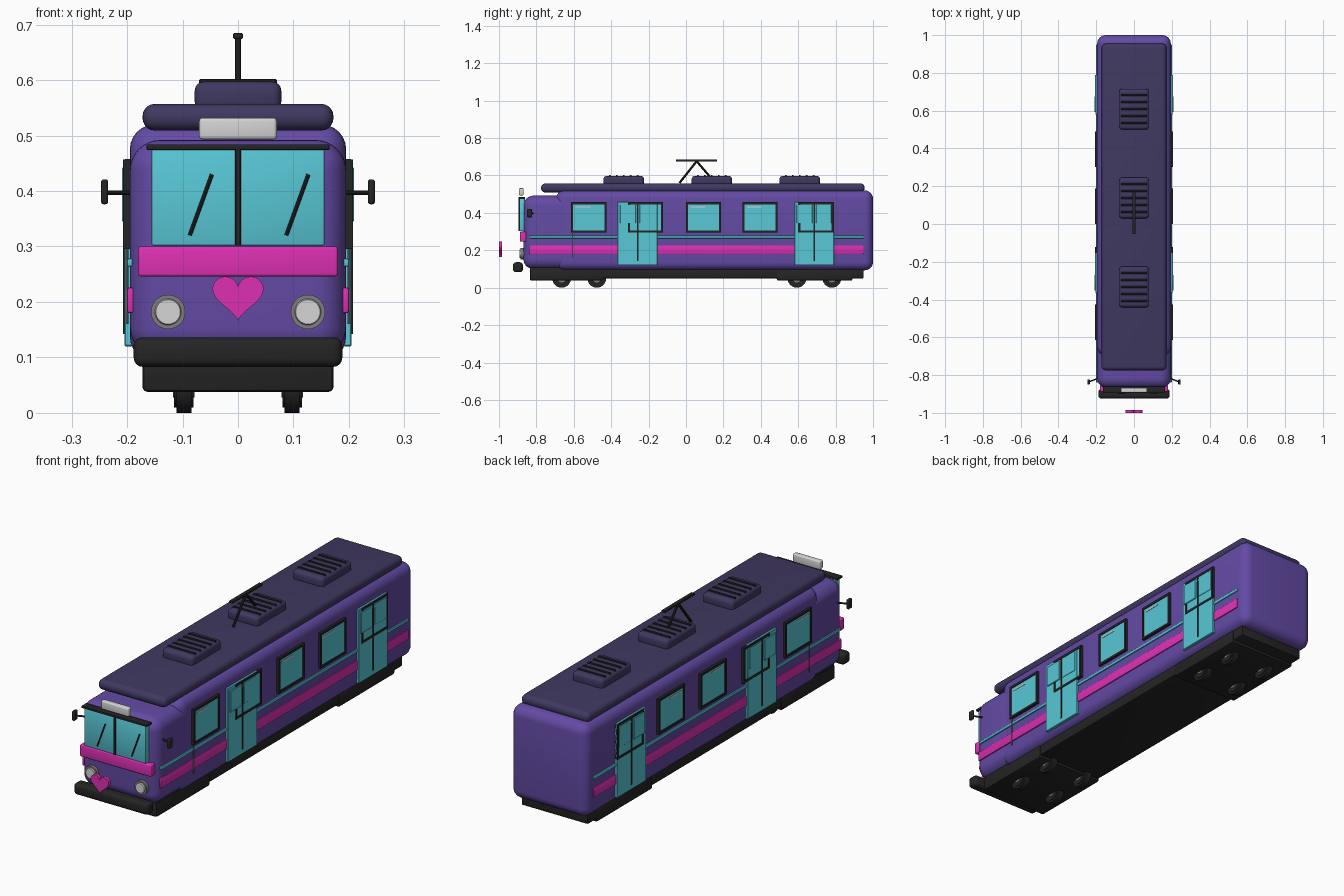
import bpy, bmesh, math
from mathutils import Vector, Matrix

if "Cube" in bpy.data.objects:
    bpy.data.objects.remove(bpy.data.objects["Cube"])


def mat(name, r, g, b):
    m = bpy.data.materials.new(name)
    m.diffuse_color = (r, g, b, 1)
    m.use_nodes = True
    m.node_tree.nodes["Principled BSDF"].inputs["Base Color"].default_value = m.diffuse_color
    return m


PURPLE = mat("purple_paint", 0.127, 0.069, 0.376)
ROOF = mat("dark_purple_roof", 0.051, 0.040, 0.118)
PINK = mat("pink_trim", 0.73, 0.030, 0.456)
TEAL = mat("teal_glass", 0.098, 0.578, 0.679)
BLACK = mat("black_rubber", 0.018, 0.018, 0.018)
LIGHT = mat("light_grey", 0.66, 0.66, 0.66)
GREY = mat("mid_grey", 0.21, 0.21, 0.21)


def finish(bm, name, m):
    bmesh.ops.recalc_face_normals(bm, faces=bm.faces)
    me = bpy.data.meshes.new(name)
    bm.to_mesh(me)
    bm.free()
    ob = bpy.data.objects.new(name, me)
    bpy.context.collection.objects.link(ob)
    me.materials.append(m)
    bpy.ops.object.select_all(action='DESELECT')
    ob.select_set(True)
    bpy.context.view_layer.objects.active = ob
    bpy.ops.object.shade_smooth_by_angle(angle=math.radians(35))
    return ob


def box(name, m, x, y, z, bevel=0.0, seg=4):
    """Box from (min, max) ranges with rounded edges."""
    bm = bmesh.new()
    bmesh.ops.create_cube(bm, size=1)
    for v in bm.verts:
        v.co = Vector([(r[0] + r[1]) / 2 + c * abs(r[1] - r[0]) for c, r in zip(v.co, (x, y, z))])
    if bevel:
        bmesh.ops.bevel(bm, geom=bm.edges[:], offset=bevel, segments=seg, profile=0.5, affect='EDGES')
    return finish(bm, name, m)


def rod(name, m, a, b, r, seg=10, r2=None):
    """Cylinder running from point a to point b."""
    a, b = Vector(a), Vector(b)
    d = b - a
    mx = Matrix.Translation((a + b) / 2) @ d.to_track_quat('Z', 'Y').to_matrix().to_4x4()
    bm = bmesh.new()
    bmesh.ops.create_cone(bm, cap_ends=True, segments=seg, radius1=r,
                          radius2=r if r2 is None else r2, depth=d.length, matrix=mx)
    return finish(bm, name, m)


def side(s, a, b):
    return tuple(sorted((s * a, s * b)))


# Body shell, cab and roof
box("main_body", PURPLE, (-.195, .195), (-.695, 1), (.093, .52), .045, 6)
box("cab", PURPLE, (-.195, .195), (-.87, -.6), (.1, .492), .055, 8)
box("roof", ROOF, (-.172, .172), (-.775, .955), (.509, .557), .022, 5)

# Roof units with vent slats
for i, y in enumerate((-.333, .138, .608)):
    box(f"roof_unit_{i}", ROOF, (-.078, .078), (y - .108, y + .108), (.545, .597), .016)
    for k in range(5):
        c = y + (k - 2) * .037
        box(f"roof_slat_{i}_{k}", BLACK, (-.07, .07), (c - .005, c + .005), (.592, .602), .002, 1)

# Pantograph
box("pantograph_bar", BLACK, (-.009, .009), (-.053, .167), (.674, .685), .003, 2)
rod("pantograph_rear_arm", BLACK, (0, -.035, .56), (0, .057, .676), .006)
rod("pantograph_front_arm", BLACK, (0, .135, .585), (0, .057, .676), .006)

# Windscreen, wipers and sign
box("windscreen", TEAL, (-.156, .156), (-.89, -.862), (.302, .478), .003, 2)
box("windscreen_top_trim", BLACK, (-.165, .165), (-.896, -.86), (.474, .484), .002, 2)
box("windscreen_post", BLACK, (-.005, .005), (-.895, -.88), (.302, .476), .001, 1)
for i, x in enumerate((-.067, .107)):
    rod(f"wiper_{i}", BLACK, (x - .02, -.893, .32), (x + .02, -.893, .43), .0035, 8)
box("destination_sign", LIGHT, (-.07, .07), (-.893, -.868), (.493, .532), .006, 3)

# Front band and bumper
box("front_band", PINK, (-.18, .18), (-.888, -.855), (.246, .3), .005, 3)
box("bumper", BLACK, (-.188, .188), (-.925, -.872), (.083, .136), .016)

# Heart plate held in front of the nose
bm = bmesh.new()
ring = []
for k in range(48):
    t = 2 * math.pi * k / 48
    hx = 16 * math.sin(t) ** 3
    hz = 13 * math.cos(t) - 5 * math.cos(2 * t) - 2 * math.cos(3 * t) - math.cos(4 * t)
    ring.append(bm.verts.new((hx * .046 / 16, -1, .2125 + hz * .0028)))
face = bm.faces.new(ring)
ext = bmesh.ops.extrude_face_region(bm, geom=[face])
bmesh.ops.translate(bm, vec=(0, .015, 0), verts=[v for v in ext["geom"] if isinstance(v, bmesh.types.BMVert)])
finish(bm, "heart_plate", PINK)

# Underframe and bogie plates
box("underframe", BLACK, (-.168, .168), (-.835, .95), (.05, .11), .006, 2)
for i, y in enumerate(((-.835, -.445), (.485, .89))):
    box(f"bogie_plate_{i}", BLACK, (-.172, .172), y, (.038, .1), .008, 2)

windows = [(-.615, -.425), (-.31, -.122), (0, .187), (.302, .49), (.6, .79)]
doors = [(-.365, -.152), (.58, .79)]

for s, tag in ((1, "right"), (-1, "left")):
    # Wheels with an inner flange
    for i, y in enumerate((-.665, -.477, .593, .78)):
        rod(f"wheel_{tag}_{i}", BLACK, (s * .084, y, .05), (s * .111, y, .05), .05, 32)
        rod(f"wheel_rim_{tag}_{i}", BLACK, (s * .08, y, .05), (s * .115, y, .05), .04, 32)
        rod(f"wheel_hub_{tag}_{i}", GREY, (s * .078, y, .05), (s * .117, y, .05), .022, 24)
    # Headlights
    rod(f"headlight_ring_{tag}", GREY, (s * .126, -.862, .182), (s * .126, -.884, .182), .031, 32)
    rod(f"headlight_lens_{tag}", LIGHT, (s * .126, -.88, .182), (s * .126, -.89, .182), .025, 32, .022)
    # Mirrors
    rod(f"mirror_arm_{tag}", BLACK, (s * .185, -.815, .397), (s * .24, -.836, .397), .004)
    box(f"mirror_{tag}", BLACK, side(s, .234, .247), (-.85, -.823), (.376, .421), .005, 3)
    # Side stripes
    box(f"pink_stripe_{tag}", PINK, side(s, .188, .2), (-.84, .95), (.18, .226), .004, 2)
    box(f"teal_stripe_{tag}", TEAL, side(s, .188, .2), (-.835, .95), (.264, .278), .003, 2)
    # Windows: frame bars, glass and highlight
    for i, (a, b) in enumerate(windows):
        w, z0, z1 = .011, .295, .457
        xr = side(s, .192, .207)
        n = f"window_{tag}_{i}"
        box(n + "_frame_front", BLACK, xr, (a, a + w), (z0, z1))
        box(n + "_frame_back", BLACK, xr, (b - w, b), (z0, z1))
        box(n + "_frame_bottom", BLACK, xr, (a, b), (z0, z0 + w))
        box(n + "_frame_top", BLACK, xr, (a, b), (z1 - w, z1))
        box(n + "_glass", TEAL, side(s, .192, .2035), (a + .005, b - .005), (z0 + .005, z1 - .005))
        box(n + "_highlight", LIGHT, side(s, .202, .2055), (a + .024, a + .105), (.428, .434))
    # Doors with panes and centre seam
    for i, (a, b) in enumerate(doors):
        c = (a + b) / 2
        n = f"door_{tag}_{i}"
        box(n, TEAL, side(s, .19, .205), (a, b), (.12, .458), .002, 1)
        box(n + "_seam", BLACK, side(s, .2, .207), (c - .004, c + .004), (.142, .455))
        box(n + "_front_pane", TEAL, side(s, .2, .2095), (a + .012, c - .01), (.345, .443), .002, 1)
        box(n + "_back_pane", TEAL, side(s, .2, .2065), (c + .01, b - .012), (.345, .443), .002, 1)
    # Cab grab rail
    rod(f"grab_rail_{tag}", GREY, (s * .2, -.607, .16), (s * .2, -.607, .295), .003, 8)
